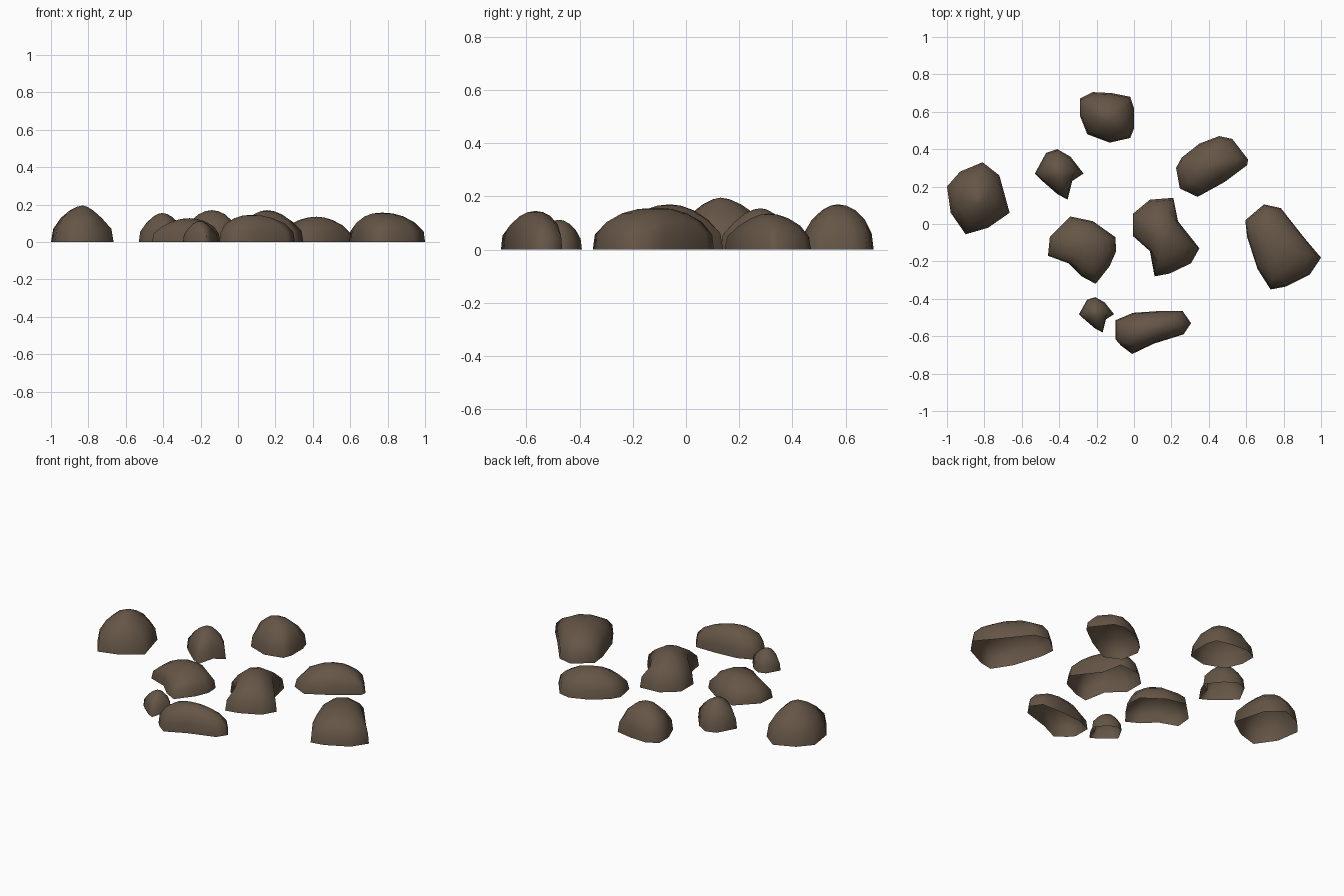
import bpy, bmesh, math
from mathutils import Vector

stone = bpy.data.materials.new("brown_stone")
stone.diffuse_color = (0.13, 0.092, 0.062, 1)

LEVELS = (0, 0.36, 0.66, 0.87, 0.97)


def rock(name, top, height, power, outline):
    """Hollow dome: the ground outline shrinks towards the top along a superellipse."""
    bm = bmesh.new()
    c = Vector(top)
    pts = [Vector(p) - c for p in outline]
    pts.sort(key=lambda p: math.atan2(p.y, p.x))
    n = len(pts)
    rings = []
    for i, t in enumerate(LEVELS):
        s = (1 - t ** power) ** (1 / power)
        if i > 1:  # soften notches on the upper rings
            pts = [pts[k] * 0.6 + (pts[k - 1] + pts[(k + 1) % n]) * 0.2 for k in range(n)]
            s *= 1.04
        rings.append([bm.verts.new((c.x + p.x * s, c.y + p.y * s, t * height)) for p in pts])
    for a, b in zip(rings, rings[1:]):
        for k in range(n):
            j = (k + 1) % n
            bm.faces.new((a[k], a[j], b[j], b[k]))
    tip = bm.verts.new((c.x, c.y, height))
    for k in range(n):
        bm.faces.new((rings[-1][k], rings[-1][(k + 1) % n], tip))
    for f in bm.faces:
        f.smooth = True
    me = bpy.data.meshes.new(name)
    bm.to_mesh(me)
    bm.free()
    me.materials.append(stone)
    bpy.context.collection.objects.link(bpy.data.objects.new(name, me))


# Large rocks at the sides and back
rock("left_rock", (-.83, .13), .195, 1.95,
     [(-1, .20), (-.93, .28), (-.81, .33), (-.72, .26), (-.665, .06), (-.78, -.02), (-.90, -.055), (-.98, .06)])
rock("back_rock", (-.14, .57), .17, 2.1,
     [(-.29, .58), (-.29, .67), (-.22, .705), (-.12, .70), (-.02, .68), (0, .62), (0, .51), (-.02, .46),
      (-.13, .435), (-.25, .48)])
rock("right_rock", (.77, -.11), .157, 2.5,
     [(.595, .02), (.695, .105), (.785, .085), (.915, -.08), (1, -.18), (.94, -.27),
      (.81, -.335), (.73, -.35), (.66, -.24), (.605, -.07)])
rock("back_right_rock", (.42, .31), .135, 2.1,
     [(.225, .30), (.255, .355), (.35, .43), (.455, .47), (.525, .455), (.61, .345), (.605, .315),
      (.485, .225), (.34, .145), (.245, .19)])

# Middle and front rocks
rock("middle_left_rock", (-.26, -.11), .127, 2.2,
     [(-.46, -.17), (-.45, -.07), (-.34, .04), (-.22, .015), (-.10, -.07), (-.095, -.145), (-.13, -.225),
      (-.205, -.32), (-.28, -.28), (-.35, -.21)])
rock("middle_right_rock", (.155, -.06), .17, 2.1,
     [(-.005, -.065), (-.005, .055), (.085, .13), (.21, .14), (.235, .015), (.35, -.13), (.305, -.21),
      (.19, -.265), (.11, -.28), (.085, -.145)])
rock("front_rock", (.07, -.565), .145, 2.3,
     [(-.10, -.615), (-.10, -.515), (-.005, -.475), (.14, -.465), (.26, -.465), (.305, -.53), (.265, -.59),
      (.105, -.64), (-.01, -.695), (-.07, -.65)])

# The two small rocks share one shape, at different sizes
SMALL = [(-.53, .27), (-.47, .38), (-.41, .40), (-.34, .36), (-.27, .27), (-.33, .23), (-.355, .13),
         (-.41, .16), (-.49, .23)]
rock("small_back_rock", (-.405, .28), .155, 2.1, SMALL)
rock("small_front_rock", (-.204, -.475), .112, 2.1,
     [(-.204 + (x + .405) * .72, -.475 + (y - .28) * .70) for x, y in SMALL])
